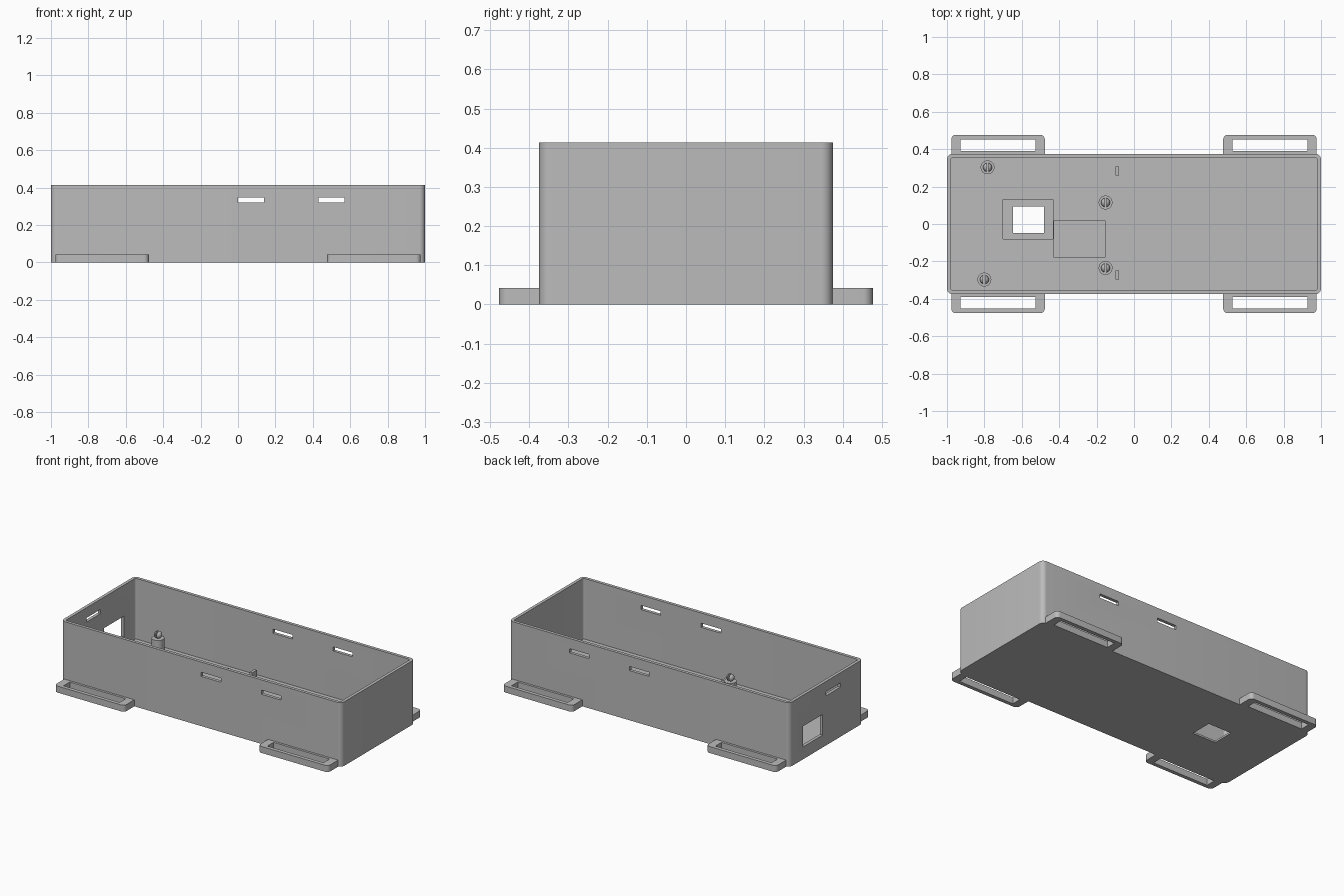
import bpy, bmesh, math
from mathutils import Matrix

cube = bpy.data.objects.get("Cube")
if cube:
    bpy.data.objects.remove(cube, do_unlink=True)

grey = bpy.data.materials.new("plain_grey")
grey.use_nodes = True
grey.diffuse_color = (0.5, 0.5, 0.5, 1)
grey.node_tree.nodes["Principled BSDF"].inputs["Base Color"].default_value = (0.5, 0.5, 0.5, 1)


def add_object(name, bm):
    bmesh.ops.recalc_face_normals(bm, faces=bm.faces)
    mesh = bpy.data.meshes.new(name)
    bm.to_mesh(mesh)
    bm.free()
    mesh.materials.append(grey)
    ob = bpy.data.objects.new(name, mesh)
    bpy.context.collection.objects.link(ob)
    return ob


def block(name, x, y, z, radius=0):
    """Box between x, y and z ranges, with optional rounded upright corners."""
    bm = bmesh.new()
    bmesh.ops.create_cube(bm, size=1)
    for v in bm.verts:
        for i, (low, high) in enumerate((x, y, z)):
            v.co[i] = high if v.co[i] > 0 else low
    if radius:
        upright = [e for e in bm.edges if abs(e.verts[0].co.z - e.verts[1].co.z) > 1e-4]
        bmesh.ops.bevel(bm, geom=upright, offset=radius, segments=8,
                        profile=0.5, affect='EDGES')
    return add_object(name, bm)


def activate(ob):
    bpy.ops.object.select_all(action='DESELECT')
    ob.select_set(True)
    bpy.context.view_layer.objects.active = ob


def cut(ob, *cutters):
    activate(ob)
    for cutter in cutters:
        mod = ob.modifiers.new("cut", 'BOOLEAN')
        mod.operation = 'DIFFERENCE'
        mod.solver = 'EXACT'
        mod.object = cutter
        bpy.ops.object.modifier_apply(modifier=mod.name)
        bpy.data.objects.remove(cutter, do_unlink=True)


def smooth(ob):
    activate(ob)
    bpy.ops.object.shade_smooth_by_angle(angle=math.radians(30))


W, D, H = 1.0, 0.375, 0.413    # half width, half depth, height
WALL, FLOOR = 0.02, 0.022
SLOT_Z = (0.32, 0.347)

# Open tray with rounded upright corners
tray = block("tray", (-W, W), (-D, D), (0, H), 0.03)
cut(tray, block("cavity", (WALL - W, W - WALL), (WALL - D, D - WALL), (FLOOR, 1), 0.012))

# Strap slots through both long walls, slot and port window in the left-hand end
cut(tray, *[block("slot_cutter", (x, x + 0.14), (-1, 1), SLOT_Z) for x in (0, 0.43)])
cut(tray,
    block("end_slot_cutter", (-1.2, -0.9), (-0.145, 0), SLOT_Z),
    block("port_cutter", (-1.2, -0.9), (0.035, 0.237), (0.08, 0.213)))

# Shallow floor recesses and the square opening
cut(tray,
    block("recess_cutter", (-0.70, -0.433), (-0.08, 0.13), (0.012, 0.1)),
    block("recess_cutter", (-0.427, -0.155), (-0.18, 0.02), (0.012, 0.1)),
    block("opening_cutter", (-0.648, -0.482), (-0.048, 0.093), (-0.1, 0.1)))
smooth(tray)

# Four strap loops along the bottom edges
for side, y_sign in (("front", -1), ("back", 1)):
    for end, x_sign in (("right", -1), ("left", 1)):
        def span(a, b, sign):
            return tuple(sorted((a * sign, b * sign)))
        loop = block(f"{side}_{end}_strap_loop", span(0.477, 0.977, x_sign),
                     span(D - 0.012, 0.477, y_sign), (0, 0.042))
        # Round only the two outer corners
        bm = bmesh.new()
        bm.from_mesh(loop.data)
        corners = [e for e in bm.edges
                   if all(abs(v.co.y) > 0.45 for v in e.verts)
                   and abs(e.verts[0].co.z - e.verts[1].co.z) > 0.01]
        bmesh.ops.bevel(bm, geom=corners, offset=0.025, segments=8,
                        profile=0.5, affect='EDGES')
        bm.to_mesh(loop.data)
        bm.free()
        cut(loop, block("loop_cutter", span(0.527, 0.927, x_sign),
                        span(0.39, 0.453, y_sign), (-0.1, 0.1)))
        smooth(loop)

# Board posts, each with a split ball pin on top
posts = [(-0.783, 0.303), (-0.80, -0.297), (-0.152, 0.115), (-0.152, -0.235)]
for n, (x, y) in enumerate(posts, 1):
    bm = bmesh.new()
    bmesh.ops.create_cone(bm, cap_ends=True, segments=32, radius1=0.037, radius2=0.037,
                          depth=0.09, matrix=Matrix.Translation((x, y, 0.055)))
    smooth(add_object(f"board_post_{n}", bm))
    bm = bmesh.new()
    bmesh.ops.create_uvsphere(bm, u_segments=24, v_segments=16, radius=0.024,
                              matrix=Matrix.Translation((x, y, 0.122)))
    pin = add_object(f"split_pin_{n}", bm)
    cut(pin, block("split_cutter", (x - 0.006, x + 0.006), (y - 0.1, y + 0.1), (0.08, 0.2)))
    smooth(pin)

# Small upright stop tabs
for side, y in (("front", -0.273), ("back", 0.283)):
    block(f"{side}_stop_tab", (-0.098, -0.08), (y - 0.024, y + 0.024), (0.01, 0.08))
